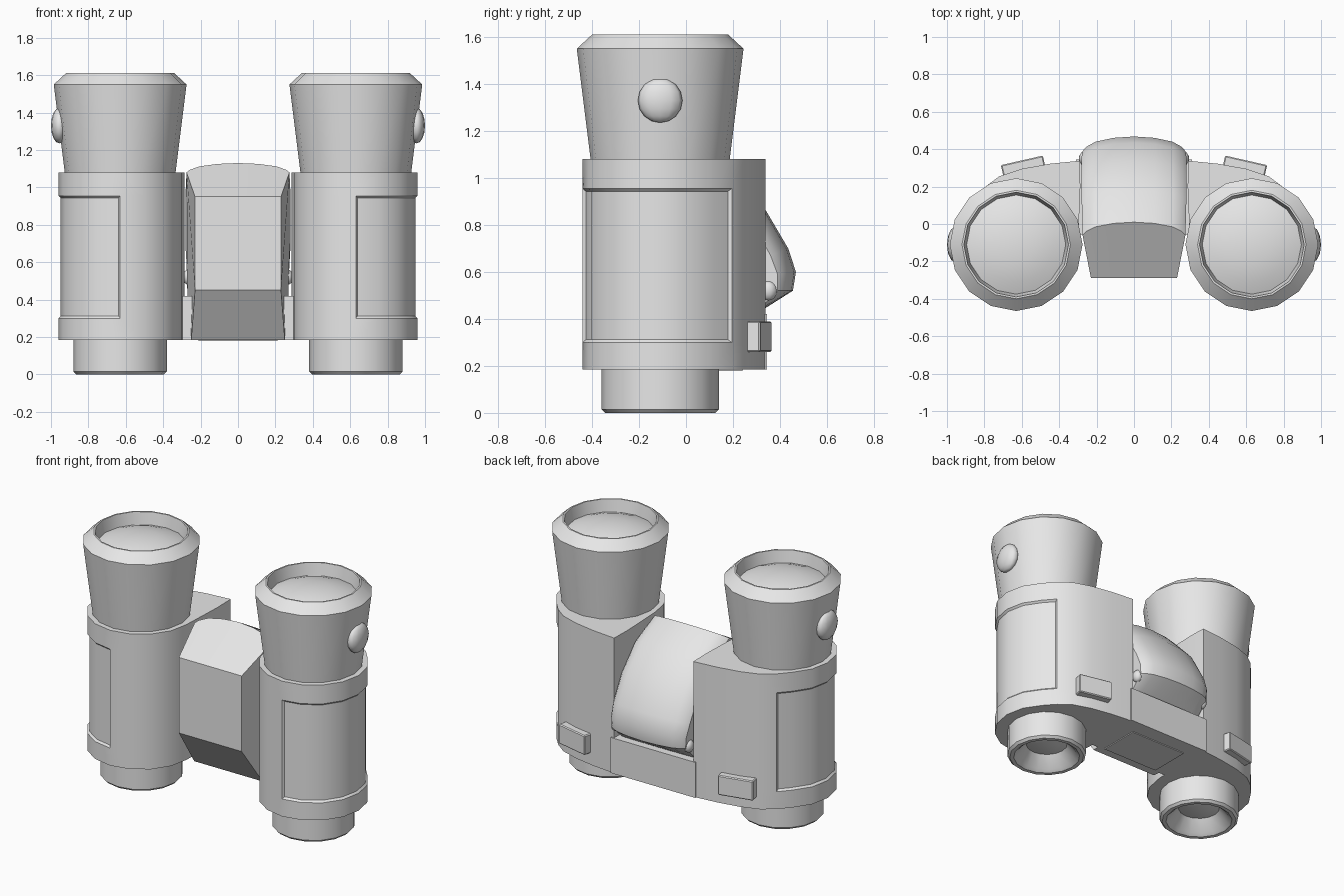
import bpy, bmesh, math
from mathutils import Matrix, Vector

if "Cube" in bpy.data.objects:
    bpy.data.objects.remove(bpy.data.objects["Cube"])

grey = bpy.data.materials.new("grey_plastic")
grey.diffuse_color = (0.8, 0.8, 0.8, 1)
grey.use_nodes = True
grey.node_tree.nodes["Principled BSDF"].inputs["Base Color"].default_value = grey.diffuse_color

CX, CY = 0.63, -0.11   # axis of each barrel


def finish(bm, name, angle=35):
    bmesh.ops.remove_doubles(bm, verts=bm.verts, dist=0.0005)
    bmesh.ops.recalc_face_normals(bm, faces=bm.faces)
    me = bpy.data.meshes.new(name)
    bm.to_mesh(me)
    bm.free()
    me.materials.append(grey)
    ob = bpy.data.objects.new(name, me)
    bpy.context.collection.objects.link(ob)
    bpy.ops.object.select_all(action='DESELECT')
    ob.select_set(True)
    bpy.context.view_layer.objects.active = ob
    bpy.ops.object.shade_smooth_by_angle(angle=math.radians(angle))
    return ob


def loft(bm, rings, closed=True):
    """Skin a list of equal-length point rings with quads."""
    vr = [[bm.verts.new(p) for p in r] for r in rings]
    n = len(vr[0])
    for a, b in zip(vr, vr[1:]):
        for i in range(n if closed else n - 1):
            j = (i + 1) % n
            bm.faces.new((a[i], a[j], b[j], b[i]))
    return vr


def lathe(name, profile, x, n=16):
    bm = bmesh.new()
    ang = [2 * math.pi * i / n for i in range(n)]
    loft(bm, [[(x + r * math.cos(a), CY + r * math.sin(a), z) for a in ang]
              for r, z in profile])
    bmesh.ops.dissolve_degenerate(bm, edges=bm.edges, dist=0.0005)
    return finish(bm, name)


def box(name, centre, size, rot=0, bevel=0):
    bm = bmesh.new()
    m = (Matrix.Translation(centre) @ Matrix.Rotation(rot, 4, 'Z')
         @ Matrix.Diagonal((*size, 1)))
    bmesh.ops.create_cube(bm, size=1, matrix=m)
    if bevel:
        bmesh.ops.bevel(bm, geom=bm.edges[:], offset=bevel, segments=1, affect='EDGES')
    return finish(bm, name)


def body(name, s):
    # Round front and outside, widened towards the inner rear corner
    R = 0.33
    arc = lambda d: (CX + R * math.cos(math.radians(d)), CY + R * math.sin(math.radians(d)))
    outline = [arc(-90 + 22.5 * i) for i in range(7)]
    outline += [(0.80, 0.195), (0.72, 0.255), (0.60, 0.295), (0.45, 0.322),
                (0.29, 0.338), (0.287, 0.20), (0.293, 0.05)]
    outline += [arc(d) for d in (180, 202.5, 225, 247.5)]
    bm = bmesh.new()
    vr = loft(bm, [[(s * x, y, z) for x, y in outline] for z in (0.185, 0.30, 0.955, 1.08)])
    bm.faces.new(vr[0])
    bm.faces.new(vr[-1])
    bmesh.ops.recalc_face_normals(bm, faces=bm.faces)
    # Recessed grip panel around the outside
    keep = set(outline[:8])
    ids = {v for ring in vr[1:3] for v in ring[:len(keep)]}
    grip = [f for f in bm.faces if all(v in ids for v in f.verts)]
    bmesh.ops.inset_region(bm, faces=grip, thickness=0.012, depth=-0.012, use_even_offset=True)
    return finish(bm, name)


for s, side in ((1, "right"), (-1, "left")):
    body(side + "_body", s)
    # Flared eyepiece with a recessed domed lens
    lathe(side + "_eyepiece", [(0, 1.07), (0.295, 1.07), (0.355, 1.55), (0.29, 1.61),
                               (0.28, 1.61), (0.265, 1.53), (0.20, 1.555),
                               (0.10, 1.575), (0, 1.58)], s * CX)
    # Objective tube with a funnel and a small lens
    lathe(side + "_objective", [(0, 0.20), (0.25, 0.20), (0.25, 0.015), (0.235, 0),
                                (0.21, 0), (0.19, 0.015), (0.13, 0.09), (0.07, 0.075),
                                (0, 0.07)], s * CX)
    # Round stud on the outside of the eyepiece
    bm = bmesh.new()
    bmesh.ops.create_uvsphere(bm, u_segments=12, v_segments=8, radius=1,
                              matrix=Matrix.Translation((s * 0.955, CY, 1.33))
                              @ Matrix.Diagonal((0.045, 0.095, 0.095, 1)))
    finish(bm, side + "_stud", 60)
    # Rear foot pad
    box(side + "_rear_pad", (s * 0.593, 0.311, 0.325), (0.23, 0.06, 0.13),
        -s * math.radians(12.8), 0.006)
    # Hinge knob beside the hood
    bm = bmesh.new()
    bmesh.ops.create_uvsphere(bm, u_segments=10, v_segments=8, radius=1,
                              matrix=Matrix.Translation((s * 0.265, 0.35, 0.52))
                              @ Matrix.Diagonal((0.03, 0.038, 0.042, 1)))
    finish(bm, side + "_hinge_knob", 60)

# Central hood: (middle y, z), (edge y, z), half width
hood = [((-0.10, 0.185), (-0.10, 0.185), 0.25),
        ((-0.29, 0.45), (-0.29, 0.45), 0.23),
        ((-0.29, 0.95), (-0.29, 0.95), 0.23),
        ((0.01, 1.13), (-0.06, 1.08), 0.275),
        ((0.18, 1.03), (0.13, 0.98), 0.28),
        ((0.335, 0.87), (0.27, 0.83), 0.28),
        ((0.435, 0.70), (0.36, 0.67), 0.28),
        ((0.468, 0.60), (0.39, 0.59), 0.275),
        ((0.455, 0.52), (0.39, 0.52), 0.27),
        ((0.36, 0.46), (0.34, 0.47), 0.27),
        ((0.28, 0.41), (0.28, 0.41), 0.27),
        ((0.28, 0.185), (0.28, 0.185), 0.27)]
bm = bmesh.new()
rings = []
for t in (-1, -0.93, -0.75, -0.4, 0, 0.4, 0.75, 0.93, 1):
    k = 0.6 * t * t + 0.4 * t ** 10
    rings.append([(t * w, *Vector(m).lerp(Vector(e), k)) for m, e, w in hood])
vr = loft(bm, rings)
bm.faces.new(vr[0])
bm.faces.new(vr[-1])
finish(bm, "central_hood")

# Low bridge joining both bodies at the rear, and the plate beneath it
box("rear_bridge", (0, 0.145, 0.3025), (0.62, 0.40, 0.235))
box("bottom_plate", (0, 0.10, 0.183), (0.42, 0.28, 0.008))
